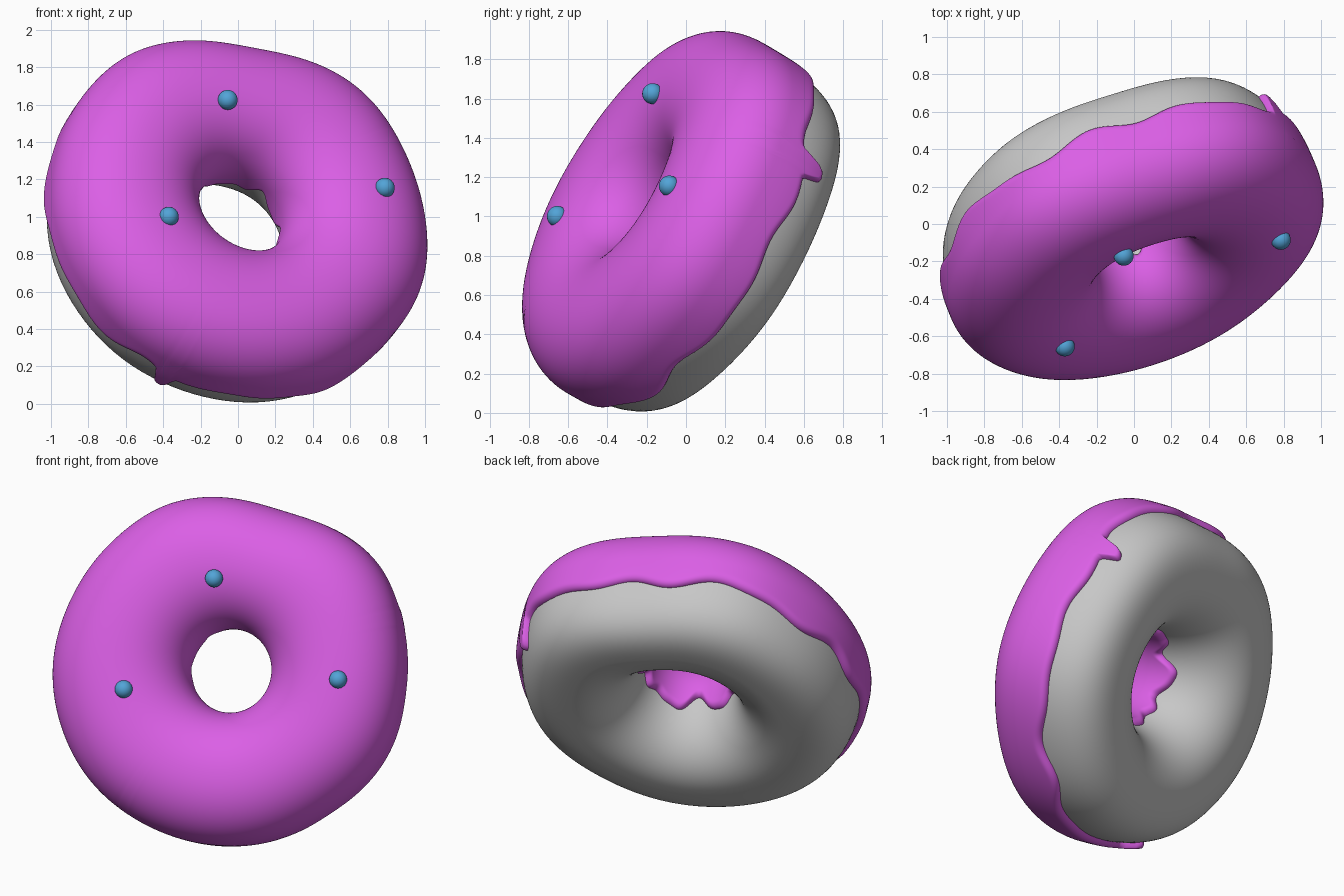
import bpy, bmesh, math
from mathutils import Vector

if "Cube" in bpy.data.objects:
    bpy.data.objects.remove(bpy.data.objects["Cube"])

# Frame of the tilted ring: n is its axis, u/v span its plane
n = Vector((0.341, -0.813, 0.472)).normalized()
u = Vector((0.819, 0.574, 0.0))
u = (u - n * u.dot(n)).normalized()
v = n.cross(u)
C = Vector((0.0, -0.025, 0.974)) + n * .055 - u * .015
R, A, TOP, BOT, ICE = 0.645, 0.36, 0.315, 0.47, 0.036
M = 400


def material(name, rgb):
    m = bpy.data.materials.new(name)
    m.diffuse_color = (*rgb, 1)
    m.use_nodes = True
    m.node_tree.nodes["Principled BSDF"].inputs["Base Color"].default_value = m.diffuse_color
    return m


def to_angle(p):
    d = Vector(p) - C
    return math.atan2(d.dot(v), d.dot(u))


def delta(a, b):
    return (a - b + math.pi) % (2 * math.pi) - math.pi


# Lumpy outline: corners (positive) and flats (negative): degrees, amount, width
LUMPS = [(34, .035, 20), (72, -.04, 18), (112, .022, 16), (138, .01, 18), (180, .03, 26),
         (-60, -.012, 18), (-29, .012, 16), (215, .02, 22)]


def lump(th):
    return sum(k * math.exp(-(delta(th, math.radians(a)) / math.radians(w)) ** 2)
               for a, k, w in LUMPS)


def section(t):
    """Ring cross-section: t = 0 on top, positive outward; squarish below."""
    s, c = math.sin(t), math.cos(t)
    if c >= 0:
        e = 2 / 2.1
        return A * math.copysign(abs(s) ** e, s), TOP * c ** e
    e = 2 / (2.75 if s > 0 else 2.1)
    return A * math.copysign(abs(s) ** e, s), -BOT * abs(c) ** e


def place(th, t, off=0.0):
    x, h = section(t)
    x0, h0 = section(t - .03)
    x1, h1 = section(t + .03)
    nx, nh = -(h1 - h0), x1 - x0
    k = off / math.hypot(nx, nh)
    x, h = x + nx * k, h + nh * k
    r = R + x + lump(th) * max(0, (x + A) / (2 * A))
    return C + (u * math.cos(th) + v * math.sin(th)) * r + n * h


def grid_object(name, rows, closed, mat):
    bm = bmesh.new()
    vs = [[bm.verts.new(p) for p in row] for row in rows]
    k = len(rows[0])
    for i in range(len(vs)):
        a, b = vs[i], vs[(i + 1) % len(vs)]
        for j in range(k if closed else k - 1):
            q = (j + 1) % k
            bm.faces.new((a[j], b[j], b[q], a[q]))
    bmesh.ops.recalc_face_normals(bm, faces=bm.faces)
    me = bpy.data.meshes.new(name)
    bm.to_mesh(me)
    bm.free()
    me.materials.append(mat)
    me.shade_smooth()
    ob = bpy.data.objects.new(name, me)
    bpy.context.collection.objects.link(ob)
    return ob


dough_mat = material("dough grey", (.57, .57, .57))
icing_mat = material("icing magenta", (.71, .115, .79))
bead_mat = material("bead blue", (.085, .37, .68))

# Dough ring
thetas = [2 * math.pi * i / M for i in range(M)]
N = 120
grid_object("dough", [[place(th, 2 * math.pi * j / N) for j in range(N)]
                      for th in thetas[::4]], True, dough_mat)

# Icing: wavy outer and inner edges, with two narrow outer drips
DRIPS = [(to_angle((-.41, -.45, .14)), .30, .045), (to_angle((.73, .65, 1.18)) + .05, .30, .05)]


def outer_edge(th):
    t = 1.79 + .04 * math.sin(9 * th + .6) + .03 * math.sin(5 * th + 2) + .025 * math.sin(14 * th)
    t += .09 * math.exp(-(delta(th, -.6) / .6) ** 2) - .06 * math.exp(-(delta(th, -2.5) / .4) ** 2)
    for a, k, w in DRIPS:
        d = delta(th, a)
        t += k * math.exp(-(d / w) ** 4) + .06 * math.exp(-(d / .12) ** 2)
    return t


def inner_edge(th):
    return 1.80 + .06 * math.sin(5 * th + 1) + .05 * math.sin(8 * th) + .02 * math.sin(13 * th + 2)


def icing_row(th):
    lo, hi = -inner_edge(th), outer_edge(th)
    row, K = [], 90
    for j in range(K + 1):
        f = .5 - .5 * math.cos(math.pi * j / K)
        t = lo + (hi - lo) * f
        gap = min(t - lo, hi - t) * A
        q = min(1, gap / .03)
        off = -.006 + (ICE + .006) * math.sqrt(max(0, 1 - (1 - q) ** 2))
        row.append(place(th, t, off))
    return row


grid_object("icing", [icing_row(th) for th in thetas], False, icing_mat)

# Three beads on the icing
for i, p in enumerate([(-.055, -.17, 1.625), (.785, -.085, 1.155), (-.37, -.655, 1.0)]):
    bpy.ops.mesh.primitive_uv_sphere_add(segments=24, ring_count=16, radius=.053, location=p)
    ob = bpy.context.object
    ob.name = f"bead_{i + 1}"
    ob.data.materials.append(bead_mat)
    bpy.ops.object.shade_smooth()
